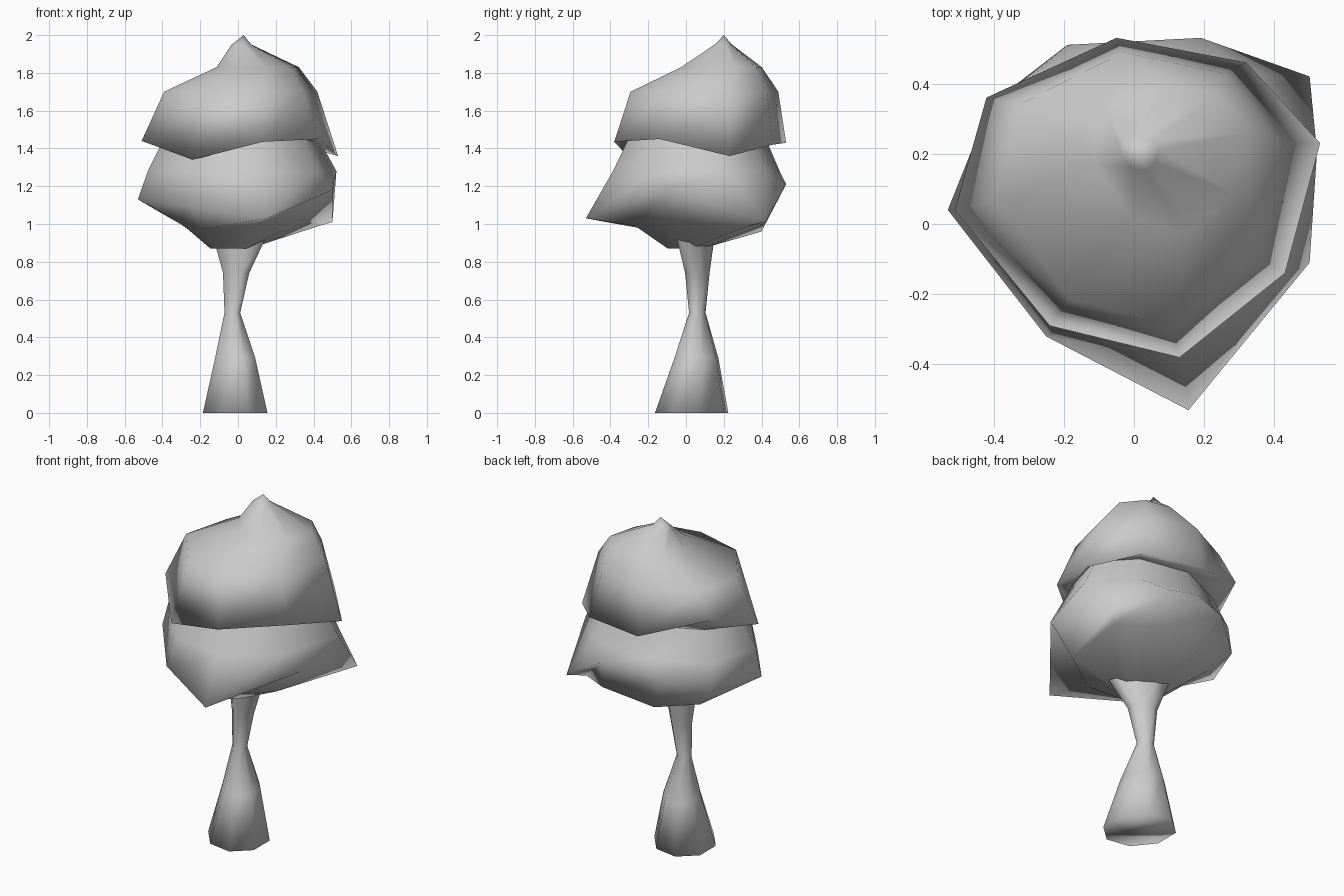
import bpy, math

def ring(outline, centre, sx, sy, z):
    """Copy an outline's plan shape, scaled about its middle, moved to centre at height z."""
    mx = sum(p[0] for p in outline) / len(outline)
    my = sum(p[1] for p in outline) / len(outline)
    return [(centre[0] + (p[0] - mx) * sx, centre[1] + (p[1] - my) * sy, z)
            for p in outline]

def loft(name, rings, tip=None, base=False):
    """Skin a stack of rings (bottom to top), with an optional top point and base face."""
    n = len(rings[0])
    verts = [v for r in rings for v in r]
    faces = [(k * n + i, k * n + (i + 1) % n, (k + 1) * n + (i + 1) % n, (k + 1) * n + i)
             for k in range(len(rings) - 1) for i in range(n)]
    if tip:
        b = (len(rings) - 1) * n
        faces += [(b + i, b + (i + 1) % n, len(verts)) for i in range(n)]
        verts.append(tip)
    if base:
        faces.append(tuple(reversed(range(n))))
    mesh = bpy.data.meshes.new(name)
    mesh.from_pydata(verts, [], faces)
    mesh.shade_smooth()
    ob = bpy.data.objects.new(name, mesh)
    bpy.context.collection.objects.link(ob)
    return ob

# Trunk: flared foot, narrow waist, spreading skewed top (x, y, rx, ry, z, skew)
sections = [(-0.015, 0.03, 0.185, 0.20, 0.0, -0.15), (-0.015, 0.055, 0.115, 0.12, 0.29, -0.15),
            (-0.03, 0.06, 0.045, 0.045, 0.53, -0.15), (-0.01, 0.06, 0.075, 0.065, 0.74, -0.3),
            (0.01, 0.05, 0.155, 0.11, 0.94, -0.8)]
loft("trunk", [[(x + rx * math.cos(math.tau * (i + 0.5) / 8),
                 y + ry * math.sin(math.tau * (i + 0.5) / 8 + skew), z) for i in range(8)]
               for x, y, rx, ry, z, skew in sections], base=True)

# Upper foliage: cap with an uneven rim, a tucked-under edge and an off-centre peak
cap_rim = [(-0.51, 0.04, 1.44), (-0.24, -0.29, 1.34), (0.13, -0.38, 1.435), (0.43, -0.14, 1.45),
           (0.53, 0.23, 1.36), (0.32, 0.46, 1.42), (-0.05, 0.53, 1.43), (-0.42, 0.36, 1.56)]
loft("upper_foliage", [ring(cap_rim, (0.03, 0.08), 0.80, 0.80, 1.45),
                       cap_rim,
                       ring(cap_rim, (0.025, 0.12), 0.78, 0.86, 1.70),
                       ring(cap_rim, (0.11, 0.20), 0.42, 0.47, 1.83),
                       ring(cap_rim, (0.02, 0.2), 0.10, 0.10, 1.95)], (0.03, 0.20, 2.0))

# Lower foliage: rounded belly, ragged skirt, shoulder tucked under the cap
belly = [(-0.31, 0.04, 1.01), (-0.20, -0.20, 0.97), (0.10, -0.27, 0.99), (0.34, -0.12, 1.02),
         (0.43, 0.33, 0.99), (0.26, 0.42, 1.00), (-0.07, 0.40, 0.96), (-0.29, 0.28, 0.99)]
skirt = [(-0.53, 0.04, 1.13), (-0.25, -0.32, 1.09), (0.155, -0.53, 1.03), (0.50, -0.11, 1.18),
         (0.50, 0.42, 1.01), (0.19, 0.53, 1.21), (-0.19, 0.51, 1.20), (-0.41, 0.34, 1.12)]
loft("lower_foliage", [ring(cap_rim, (-0.04, 0.0), 0.2, 0.2, 0.87),
                       belly,
                       skirt,
                       ring(cap_rim, (0.035, 0.08), 0.96, 0.97, 1.28),
                       ring(cap_rim, (0.03, 0.08), 0.83, 0.84, 1.41),
                       ring(cap_rim, (0.03, 0.08), 0.79, 0.79, 1.46)], base=True)
